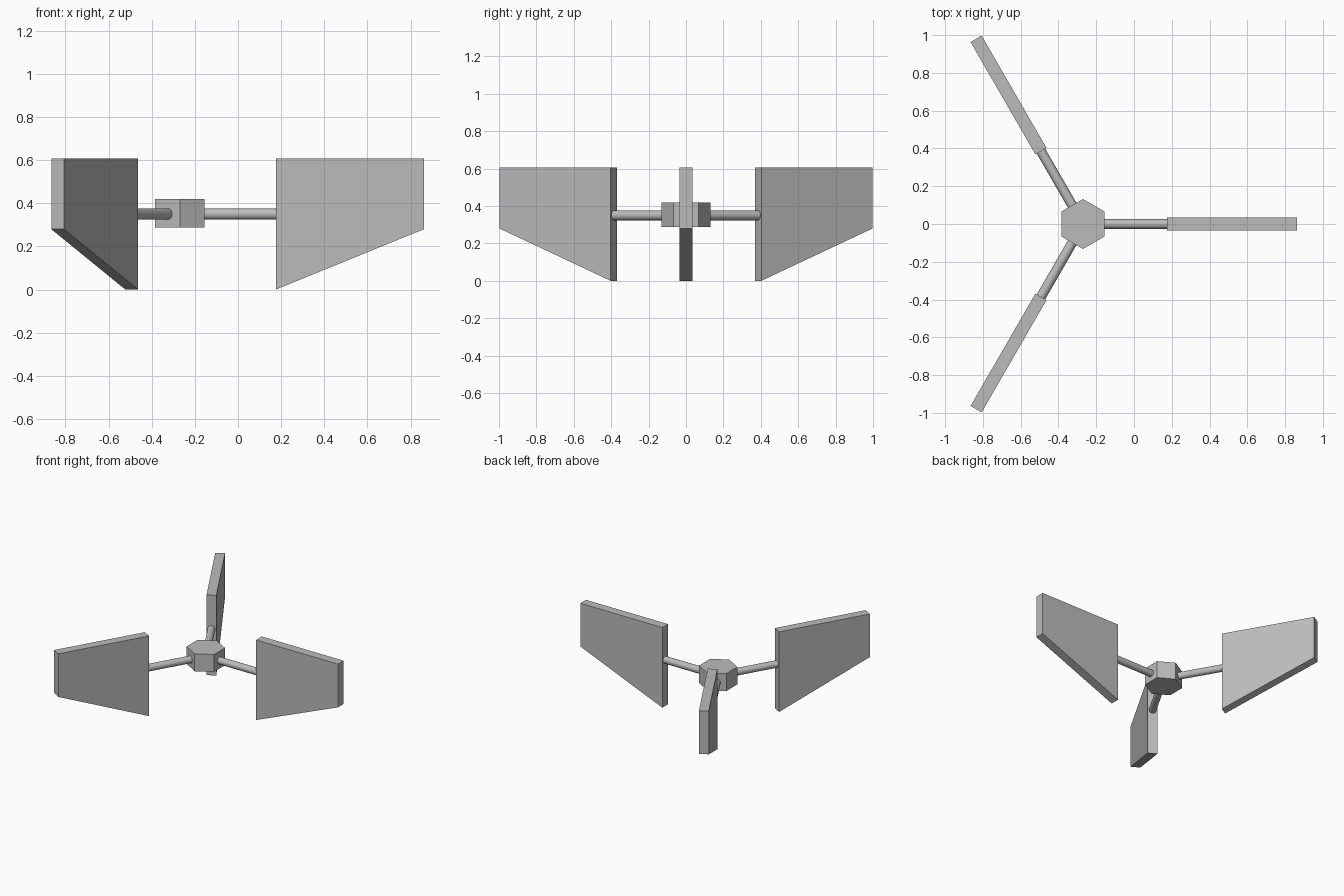
import bpy
import bmesh
from math import radians, pi
from mathutils import Matrix, Vector

cube = bpy.data.objects.get("Cube")
if cube:
    bpy.data.objects.remove(cube, do_unlink=True)

HUB = Vector((-0.27, 0, 0.35))
INNER, OUTER = 0.445, 1.132     # blade span measured from the hub axis
TOP, TIP_BOTTOM = 0.607, 0.28
THICKNESS = 0.068

grey = bpy.data.materials.new("mid grey")
grey.use_nodes = True
colour = (0.5, 0.5, 0.5, 1)
grey.diffuse_color = colour
grey.node_tree.nodes["Principled BSDF"].inputs["Base Color"].default_value = colour


def add_object(name, bm, matrix):
    """Turn a bmesh into a placed, coloured object."""
    bmesh.ops.recalc_face_normals(bm, faces=bm.faces)
    mesh = bpy.data.meshes.new(name)
    bm.to_mesh(mesh)
    bm.free()
    mesh.materials.append(grey)
    obj = bpy.data.objects.new(name, mesh)
    obj.matrix_world = matrix
    bpy.context.collection.objects.link(obj)
    return obj


def cylinder(sides, radius, depth, matrix):
    bm = bmesh.new()
    bmesh.ops.create_cone(bm, cap_ends=True, segments=sides, radius1=radius,
                          radius2=radius, depth=depth, matrix=matrix)
    return bm


def blade():
    """Tapered plate: side profile in XZ, extruded through its thickness."""
    bm = bmesh.new()
    profile = [(INNER, 0), (OUTER, TIP_BOTTOM), (OUTER, TOP), (INNER, TOP)]
    verts = [bm.verts.new((x, -THICKNESS / 2, z - HUB.z)) for x, z in profile]
    face = bm.faces.new(verts)
    out = bmesh.ops.extrude_face_region(bm, geom=[face])
    moved = [v for v in out["geom"] if isinstance(v, bmesh.types.BMVert)]
    bmesh.ops.translate(bm, verts=moved, vec=(0, THICKNESS, 0))
    return bm


# Hexagonal hub with a flat facing each rod
hub_matrix = Matrix.Translation((0, 0, 0.004))
hub = add_object("hub", cylinder(6, 0.132, 0.132, hub_matrix), Matrix.Translation(HUB))
corner = hub.data.vertices[0].co
if abs(corner.x) > 0.01:
    hub.matrix_world = Matrix.Translation(HUB) @ Matrix.Rotation(pi / 6, 4, "Z")

# Three arms, each a round rod carrying a blade
START = 0.1
for name, angle in (("left", 0), ("back", 120), ("front", 240)):
    place = Matrix.Translation(HUB) @ Matrix.Rotation(radians(angle), 4, "Z")
    along = Matrix.Translation(((START + INNER) / 2, 0, 0)) @ Matrix.Rotation(pi / 2, 4, "Y")
    rod = add_object(name + "_rod", cylinder(24, 0.026, INNER - START, along), place)
    add_object(name + "_blade", blade(), place)

    bpy.ops.object.select_all(action="DESELECT")
    rod.select_set(True)
    bpy.context.view_layer.objects.active = rod
    bpy.ops.object.shade_smooth_by_angle(angle=radians(40))
